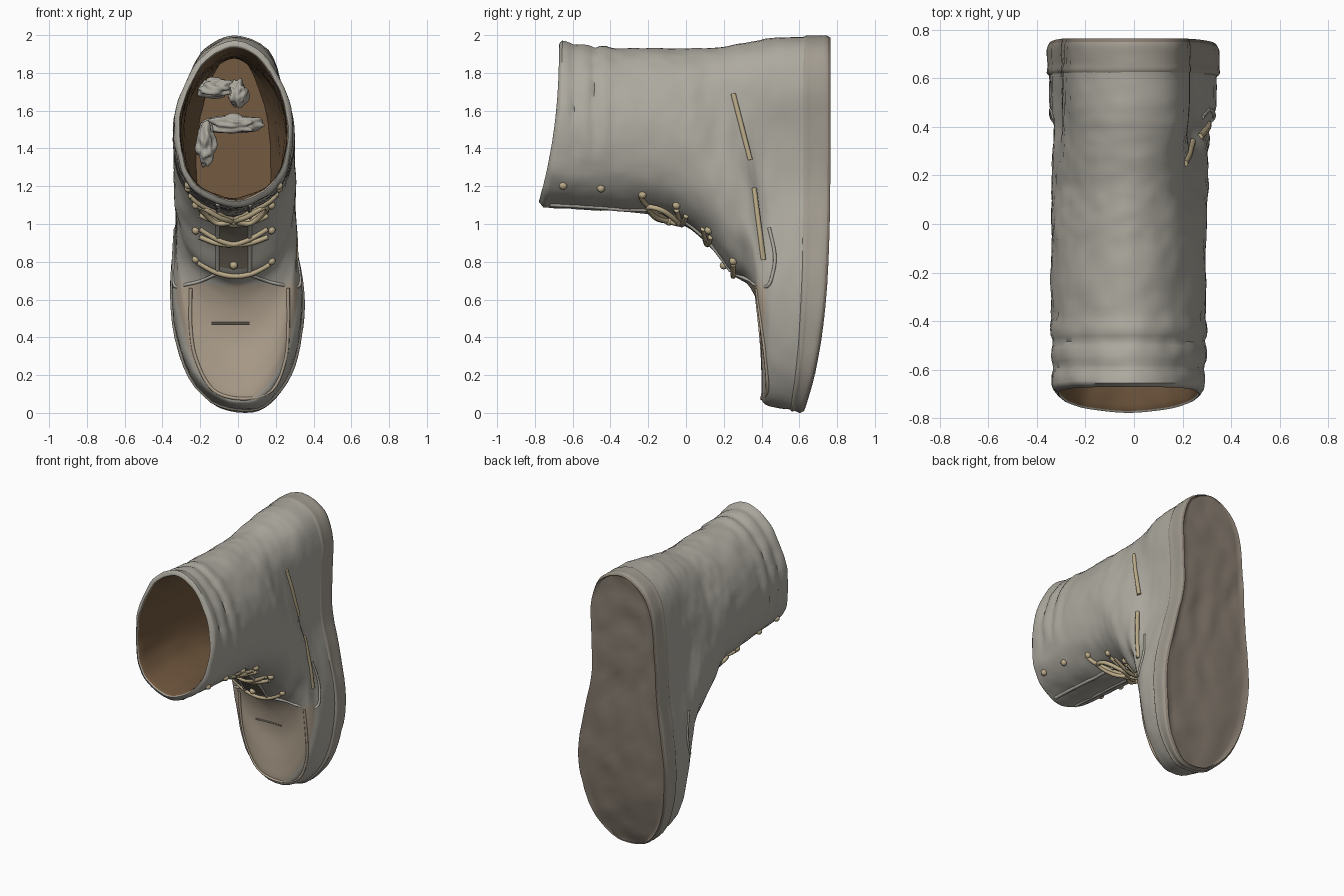
import bpy, bmesh
from mathutils import Vector, noise
from mathutils.bvhtree import BVHTree

if "Cube" in bpy.data.objects:
    bpy.data.objects.remove(bpy.data.objects["Cube"])


def material(name, r, g, b):
    m = bpy.data.materials.new(name)
    m.diffuse_color = (r, g, b, 1)
    m.use_nodes = True
    m.node_tree.nodes["Principled BSDF"].inputs["Base Color"].default_value = m.diffuse_color
    return m


CANVAS = material("canvas", .42, .40, .35)
TOE = material("toe_leather", .45, .37, .28)
LINING = material("lining", .17, .10, .05)
RUBBER = material("rubber", .36, .33, .28)
TREAD = material("tread", .24, .20, .16)
CORD = material("cord", .50, .41, .25)
SHADE = material("tongue_leather", .20, .17, .13)

# Foot outline (x, z) and shaft outline (half width, fraction front to back)
FOOT = [(.04, 0), (.17, .05), (.28, .2), (.335, .4), (.35, .62), (.30, .9), (.225, 1.2),
        (.22, 1.5), (.23, 1.72), (.16, 1.92), (-.02, 2), (-.17, 1.93), (-.25, 1.8),
        (-.285, 1.6), (-.295, 1.4), (-.31, 1.15), (-.345, .85), (-.355, .55),
        (-.29, .24), (-.14, .05)]
HALF = [(.12, .035), (.215, .10), (.285, .22), (.316, .37), (.314, .53), (.283, .68),
        (.235, .8), (.17, .9), (.09, .97)]
CX = -.023
EGG = [(CX, 0)] + [(CX + w, t) for w, t in HALF] + [(CX, 1)] + [(CX - w, t) for w, t in HALF[::-1]]


def spline(pts, n, closed=False):
    """Catmull-Rom samples through points of any dimension."""
    out, c = [], len(pts)
    at = (lambda i: pts[i % c]) if closed else (lambda i: pts[min(max(i, 0), c - 1)])
    for i in range(c if closed else c - 1):
        quad = [at(i + j) for j in (-1, 0, 1, 2)]
        for s in range(n):
            u = s / n
            out.append(tuple(.5 * (2 * b + (d - a) * u + (2 * a - 5 * b + 4 * d - e) * u * u
                                   + (3 * b - a - 3 * d + e) * u ** 3)
                             for a, b, d, e in zip(*quad)))
    return out if closed else out + [tuple(pts[-1])]


def ring(sec, rolls=False, rough=.007):
    """Section: front y, front z, back y, back z, shaft blend, front scale, whole scale."""
    yf, zf, yb, zb, k, s, g = sec
    k = min(max(k, 0), 1)
    ctrl = [(a[0] + (b[0] - a[0]) * k, a[1] / 2 + (b[1] - a[1] / 2) * k) for a, b in zip(FOOT, EGG)]
    pts = []
    for x, t in spline(ctrl, 4, True):
        t = min(max(t, 0), 1)
        x = CX + (x - CX) * g * (s + (1 - s) * min(1, t / .5))
        p = Vector((x, yb + (yf - yb) * (1 - t) ** (5 - 2.8 * k), zf + (zb - zf) * t))
        out = Vector((x, 0, (t - .5) * .7)).normalized()
        d = rough * noise.noise(p * 6) + rough * .7 * noise.noise(p * 15)
        if rolls and p.y < -.38:                       # padded collar rolls
            u = ((p.y + .38) / .105) % 1
            d += (.018 * (4 * u * (1 - u)) ** .6 - .01) * min(1, max(0, (t - .25) * 6))
        pts.append(p + out * d)
    return pts


def loft(bm, rings, mat_of):
    rows = [[bm.verts.new(p) for p in r] for r in rings]
    n = len(rows[0])
    for r, (a, b) in enumerate(zip(rows, rows[1:])):
        for i in range(n):
            j = (i + 1) % n
            f = bm.faces.new((a[i], a[j], b[j], b[i]))
            f.material_index = mat_of(f.calc_center_median(), r)
    return rows


def select(ob):
    bpy.context.collection.objects.link(ob)
    bpy.ops.object.select_all(action='DESELECT')
    ob.select_set(True)
    bpy.context.view_layer.objects.active = ob


def finish(name, bm, mats, angle=.9):
    bmesh.ops.recalc_face_normals(bm, faces=bm.faces)
    me = bpy.data.meshes.new(name)
    bm.to_mesh(me)
    ob = bpy.data.objects.new(name, me)
    for m in mats:
        me.materials.append(m)
    select(ob)
    bpy.ops.object.shade_smooth_by_angle(angle=angle)
    return ob


# Upper: toe box, instep, shaft, then folding into the lining
OUTER = [(.56, .015, .64, 1.995, 0, .98, .99), (.48, .03, .52, 1.99, 0, .96, .99),
         (.42, .045, .46, 1.985, .02, .91, .99), (.402, .08, .42, 1.98, .05, .8, .99),
         (.405, .2, .38, 1.97, .15, .78, .99), (.415, .4, .33, 1.96, .35, .8, 1),
         (.39, .55, .28, 1.955, .5, .86, 1), (.335, .67, .22, 1.945, .65, .93, 1),
         (.24, .74, .15, 1.935, .75, .97, 1), (.13, .88, .08, 1.93, .87, 1, 1),
         (0, .99, 0, 1.93, .95, 1, 1), (-.14, 1.05, -.12, 1.93, 1, 1, 1),
         (-.4, 1.068, -.35, 1.93, 1, 1, 1), (-.6, 1.08, -.52, 1.94, 1, 1, .98),
         (-.755, 1.09, -.655, 1.965, 1, 1, .97)]
INNER = [(-.768, 1.105, -.67, 1.955, 1, 1, .93), (-.745, 1.13, -.645, 1.93, 1, 1, .88),
         (-.4, 1.13, -.4, 1.89, 1, 1, .88), (0, 1.08, 0, 1.88, 1, 1, .85),
         (.3, .98, .3, 1.88, 1, 1, .74), (.5, .85, .5, 1.9, 1, 1, .62)]
outer, inner = spline(OUTER, 8), spline(INNER, 5)
bm = bmesh.new()
rows = loft(bm, [ring(s, True) for s in outer] + [ring(s) for s in inner],
            lambda c, r: 2 if r > len(outer) + 3 else 1 if c.z < .68 and r > 22 else 0)
bm.faces.new(rows[-1]).material_index = 2
upper = finish("upper", bm, [CANVAS, TOE, LINING])
bvh = BVHTree.FromObject(upper, bpy.context.evaluated_depsgraph_get())

# Sole: sidewall with welt groove, and worn tread face
SOLE = [(.55, .02, .62, 1.99, 0, .98, .985), (.56, .005, .635, 1.998, 0, 1, 1.01),
        (.575, .008, .66, 1.998, 0, 1, 1.0), (.59, .004, .69, 1.998, 0, 1, 1.0),
        (.605, 0, .74, 1.998, 0, 1, 1.0), (.625, .01, .765, 1.985, 0, .98, .97)]
bm = bmesh.new()
sole_rings = [ring(s, rough=.005) for s in spline(SOLE, 3)]
loft(bm, sole_rings, lambda c, r: 1 if r > 12 else 0)
finish("sole", bm, [RUBBER, TREAD])

bm = bmesh.new()
edge, n, grid = sole_rings[-1], len(sole_rings[-1]), []
for i in range(n // 2 + 1):
    a, b = edge[i], edge[-i % n]
    row = []
    for j in range(25):
        p = a.lerp(b, j / 24)
        if 0 < j < 24 and 0 < i < n // 2:
            p.y += -.008 + .012 * noise.noise(p * 7) + .009 * noise.noise(Vector((p.x * 5, 0, p.z * 22)))
        row.append(bm.verts.new(p))
    grid.append(row)
for a, b in zip(grid, grid[1:]):
    for j in range(24):
        bm.faces.new((a[j], a[j + 1], b[j + 1], b[j]))
bmesh.ops.remove_doubles(bm, verts=bm.verts, dist=1e-5)
finish("tread", bm, [TREAD])


def on_front(x, y, lift=0):
    hit = bvh.ray_cast(Vector((x, y, -1)), Vector((0, 0, 1)))[0]
    return (x, y, (hit.z if hit else 1.1) - lift)


def on_toe(x, z):
    return (x, bvh.ray_cast(Vector((x, -2, z)), Vector((0, 1, 0)))[0].y, z)


def on_side(side, y, z, lift=0):
    hit = bvh.ray_cast(Vector((side, y, z)), Vector((-side, 0, 0)))[0]
    return ((hit.x if hit else .3 * side) + lift * side, y, z)


def cords(name, paths, radius, mat):
    cu = bpy.data.curves.new(name, 'CURVE')
    cu.dimensions, cu.bevel_depth, cu.bevel_resolution, cu.use_fill_caps = '3D', radius, 2, True
    for path in paths:
        pts = spline(path, 5)
        sp = cu.splines.new('POLY')
        sp.points.add(len(pts) - 1)
        for q, p in zip(sp.points, pts):
            q.co = (*p, 1)
    cu.materials.append(mat)
    select(bpy.data.objects.new(name, cu))
    bpy.ops.object.convert(target='MESH')
    bpy.ops.object.shade_smooth()


# Dark tongue strip showing between the quarters
bm = bmesh.new()
strip = [[bm.verts.new(on_front(CX + .075 * (j - 2) / 2, .22 - .038 * i, .004)) for j in range(5)]
         for i in range(11)]
for a, b in zip(strip, strip[1:]):
    for j in range(4):
        bm.faces.new((a[j], a[j + 1], b[j + 1], b[j]))
finish("tongue", bm, [SHADE])

# Raised quarter edges, vamp seams and toe seam
cords("quarter_edges", [[on_front(CX + s * .085, .24 - .096 * i) for i in range(11)] for s in (-1, 1)],
      .012, CANVAS)
cords("vamp_seams", [[on_front(CX + s * .08, .26), on_toe(CX + s * .17, .70), on_toe(CX + s * .25, .68),
                      on_side(s, .43, .67), on_side(s, .46, .74), on_side(s, .47, .84),
                      on_side(s, .44, .98)] for s in (-1, 1)], .009, CANVAS)
cords("toe_seam", [[on_toe(x, z) for x, z in ((-.25, .66), (-.25, .45), (-.22, .28), (-.13, .12), (.03, .075),
                                              (.18, .12), (.25, .28), (.265, .45), (.265, .66))]], .009, TOE)
cords("toe_crease", [[on_toe(x, .475) for x in (-.14, -.04, .06)]], .006, SHADE)

# Laces, bow, eyelets and knots
paths = []
for y0, y1, w in ((.25, .25, .19), (.13, .09, .18), (.09, .13, .18), (0, -.05, .18), (-.05, 0, .18)):
    paths.append([on_front(CX + w * u, y0 + (y1 - y0) * (u + 1) / 2, .008) for u in (-1, -.5, 0, .5, 1)])
for s in (-1, 1):
    paths.append([on_front(CX + s * x, y, h) for x, y, h in
                  ((0, -.08, .02), (.09, -.04, .03), (.17, -.12, .03), (.16, -.2, .02), (.07, -.16, .03),
                   (0, -.09, .02))])
    paths.append([on_front(CX + s * x, y, .01) for x, y in ((0, -.1), (.1, -.17), (.18, -.22), (.225, -.24))])
cords("laces", paths, .014, CORD)

bm = bmesh.new()
spots = [on_front(CX + s * w, y, 0) for s in (-1, 1)
         for w, y in ((.2, .25), (.2, .12), (.2, -.05), (.22, -.23), (.24, -.45), (.24, -.65))]
for p in spots + [on_front(CX, -.09, .02), on_front(CX, .2, .01)]:
    geo = bmesh.ops.create_icosphere(bm, subdivisions=2, radius=.022)
    bmesh.ops.translate(bm, verts=geo["verts"], vec=p)
finish("eyelets_and_knots", bm, [CORD], 3)

# Two tan strips on the right side
cords("side_strips", [[on_side(1, y0 + (y1 - y0) * i / 6, z0 + (z1 - z0) * i / 6, .001) for i in range(7)]
                      for y0, z0, y1, z1 in ((.25, 1.69, .34, 1.34), (.36, 1.19, .41, .81))], .014, CORD)

# Crumpled lining lumps inside the shaft
bm = bmesh.new()
for c, r in (((-.03, .12, 1.53), (.14, .06, .05)), ((-.17, .08, 1.42), (.05, .07, .11)),
             ((0, .12, 1.69), (.05, .06, .07)), ((-.12, .15, 1.72), (.1, .06, .05))):
    for v in bmesh.ops.create_icosphere(bm, subdivisions=4, radius=1)["verts"]:
        q = v.co * (1 + .45 * noise.noise(v.co * 2 + Vector(c) * 9))
        v.co = Vector(c) + Vector((q.x * r[0], q.y * r[1], q.z * r[2]))
finish("lining_crumple", bm, [CANVAS], 3)
